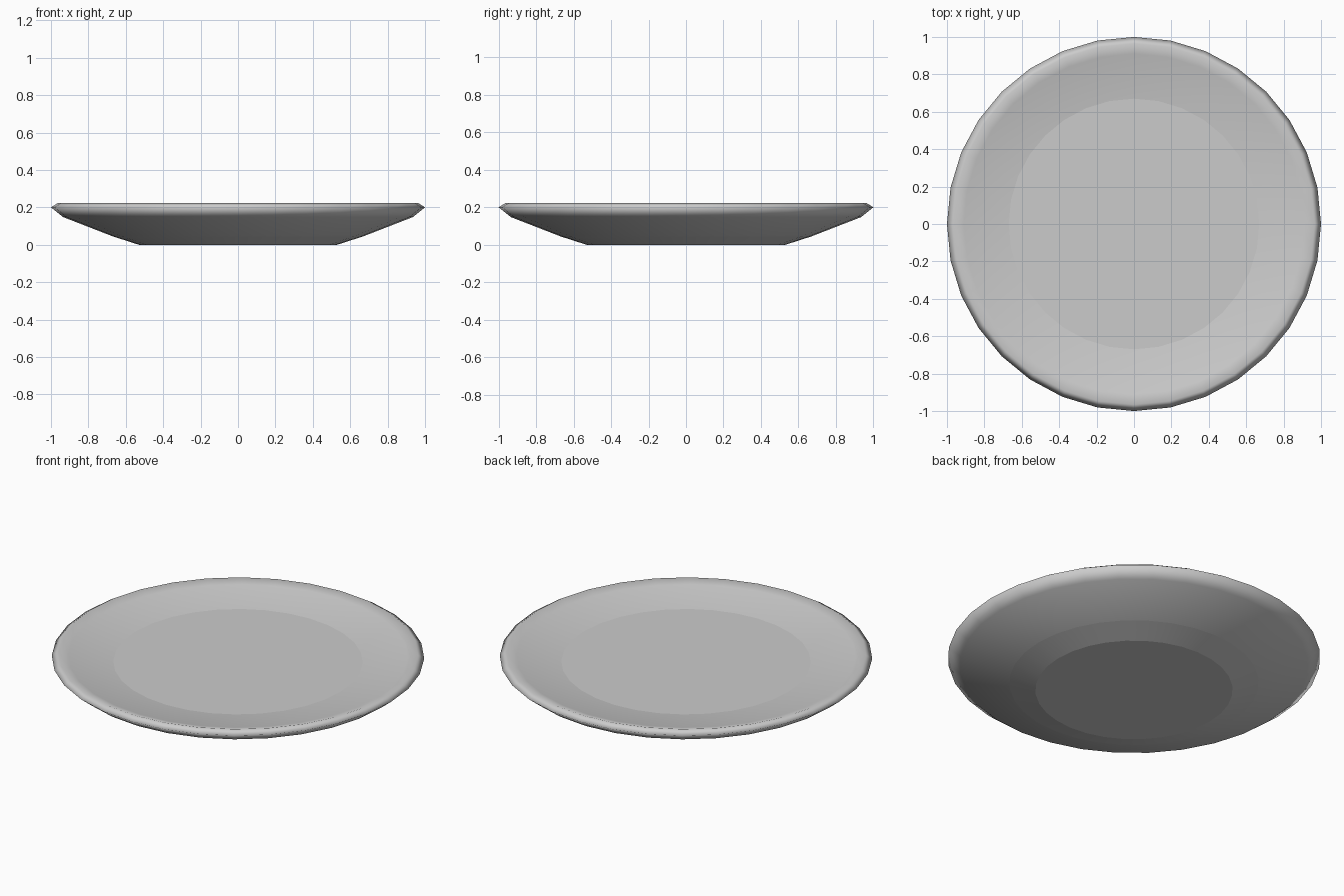
import bpy, bmesh, math

if "Cube" in bpy.data.objects:
    bpy.data.objects.remove(bpy.data.objects["Cube"])

SEGMENTS = 32
# (radius, height, crisp edge) from the underside, round the rim, to the floor
PROFILE = [
    (0.53, 0.00, True),
    (0.67, 0.045, True),
    (0.935, 0.148, False),
    (1.00, 0.20, False),
    (0.965, 0.222, False),
    (0.91, 0.206, False),
    (0.67, 0.172, True),
]

bm = bmesh.new()

# Rings of the plate
rings = []
for radius, height, _ in PROFILE:
    rings.append([bm.verts.new((radius * math.cos(2 * math.pi * i / SEGMENTS),
                                radius * math.sin(2 * math.pi * i / SEGMENTS),
                                height)) for i in range(SEGMENTS)])

# Walls between the rings
for low, high in zip(rings, rings[1:]):
    for i in range(SEGMENTS):
        j = (i + 1) % SEGMENTS
        bm.faces.new((low[i], low[j], high[j], high[i]))

# Flat base and flat floor
bm.faces.new(rings[0][::-1])
bm.faces.new(rings[-1])

# Smooth shading with crisp circles around the base and floor
for face in bm.faces:
    face.smooth = True
for ring, (_, _, crisp) in zip(rings, PROFILE):
    if crisp:
        for i in range(SEGMENTS):
            bm.edges.get((ring[i], ring[(i + 1) % SEGMENTS])).smooth = False

bmesh.ops.recalc_face_normals(bm, faces=bm.faces)
mesh = bpy.data.meshes.new("plate")
bm.to_mesh(mesh)
bm.free()
bpy.context.collection.objects.link(bpy.data.objects.new("plate", mesh))
